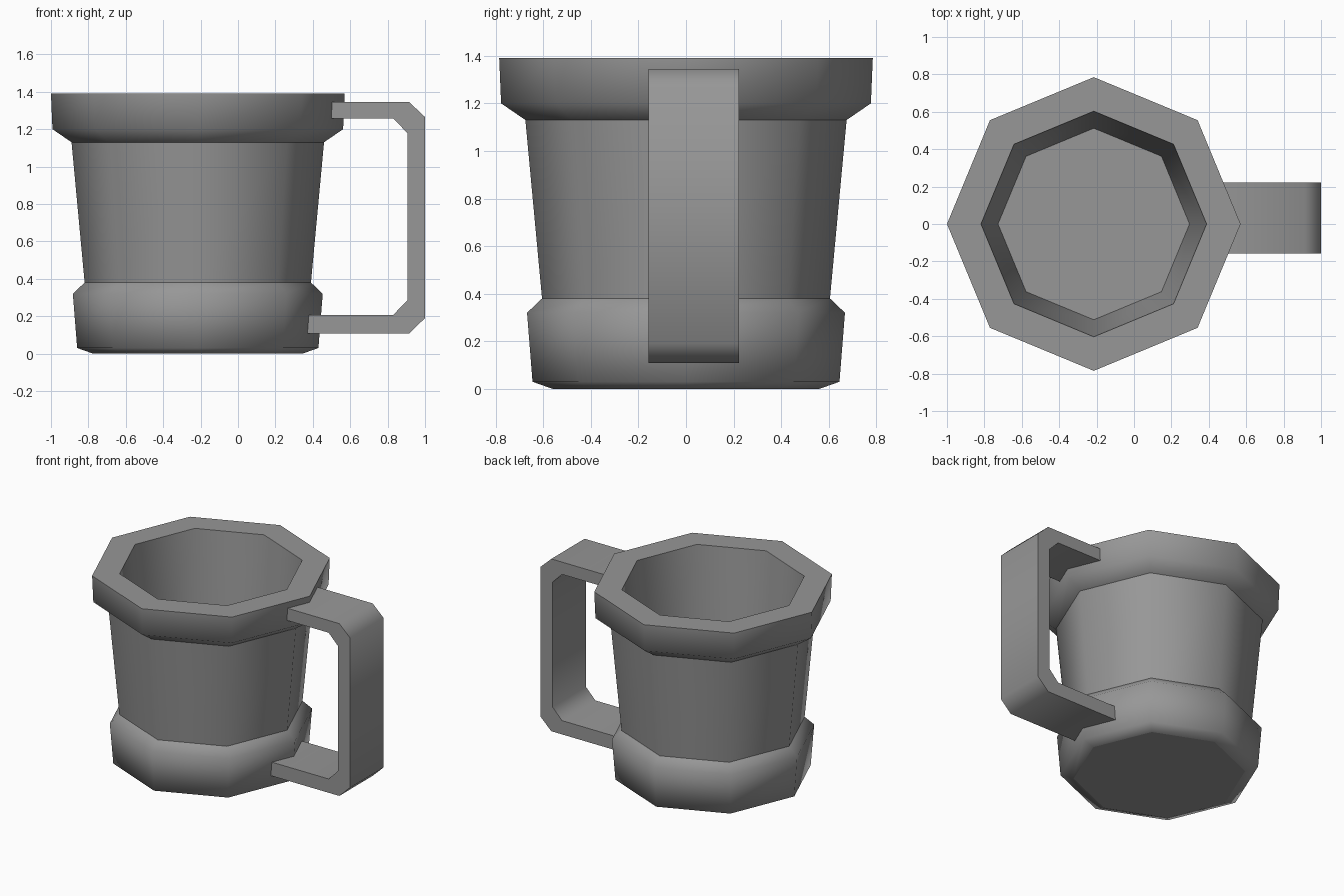
import bpy, bmesh, math

cube = bpy.data.objects.get("Cube")
if cube:
    bpy.data.objects.remove(cube, do_unlink=True)

SIDES = 8
MUG_X = -0.215

# One flat grey for everything
grey = bpy.data.materials.new("plain_grey")
grey.use_nodes = True
colour = (0.31, 0.31, 0.31, 1)
grey.diffuse_color = colour
grey.node_tree.nodes["Principled BSDF"].inputs["Base Color"].default_value = colour


def make_object(name, bm):
    bmesh.ops.recalc_face_normals(bm, faces=bm.faces)
    for face in bm.faces:
        face.smooth = True
    mesh = bpy.data.meshes.new(name)
    bm.to_mesh(mesh)
    bm.free()
    mesh.materials.append(grey)
    obj = bpy.data.objects.new(name, mesh)
    bpy.context.collection.objects.link(obj)
    return obj


# Mug body: radius, height, whether the ring is a hard edge
profile = [
    (0.56, 0.0, True), (0.645, 0.03, False), (0.668, 0.32, False),
    (0.605, 0.38, True), (0.675, 1.13, True), (0.777, 1.2, False),
    (0.785, 1.39, True), (0.603, 1.39, True), (0.512, 0.4, True),
]
bm = bmesh.new()
rings = []
for radius, z, hard in profile:
    ring = []
    for i in range(SIDES):
        a = math.tau * i / SIDES
        ring.append(bm.verts.new((MUG_X + radius * math.cos(a), radius * math.sin(a), z)))
    rings.append(ring)
for low, high in zip(rings, rings[1:]):
    for i in range(SIDES):
        j = (i + 1) % SIDES
        bm.faces.new((low[i], low[j], high[j], high[i]))
bm.faces.new(rings[0])    # underside
bm.faces.new(rings[-1])   # inner floor
for ring, (radius, z, hard) in zip(rings, profile):
    for i in range(SIDES):
        bm.edges.get((ring[i], ring[(i + 1) % SIDES])).smooth = not hard
make_object("mug_body", bm)

# Handle: chamfered bracket outline, extruded across its width
outer = [(0.47, 1.345), (0.915, 1.345), (1.0, 1.265), (1.0, 0.19), (0.915, 0.108), (0.345, 0.108)]
inner = [(0.345, 0.207), (0.83, 0.207), (0.905, 0.285), (0.905, 1.18), (0.83, 1.257), (0.47, 1.257)]
bm = bmesh.new()
sides = [[bm.verts.new((x, y, z)) for x, z in outer + inner] for y in (-0.157, 0.222)]
front, back = sides
count = len(front)
for i in range(count):
    j = (i + 1) % count
    bm.faces.new((front[i], front[j], back[j], back[i]))
for side in sides:
    for i in range(count // 2 - 1):
        bm.faces.new((side[i], side[i + 1], side[count - 2 - i], side[count - 1 - i]))
handle = make_object("handle", bm)
bpy.ops.object.select_all(action='DESELECT')
handle.select_set(True)
bpy.context.view_layer.objects.active = handle
bpy.ops.object.shade_smooth_by_angle(angle=math.radians(60))
